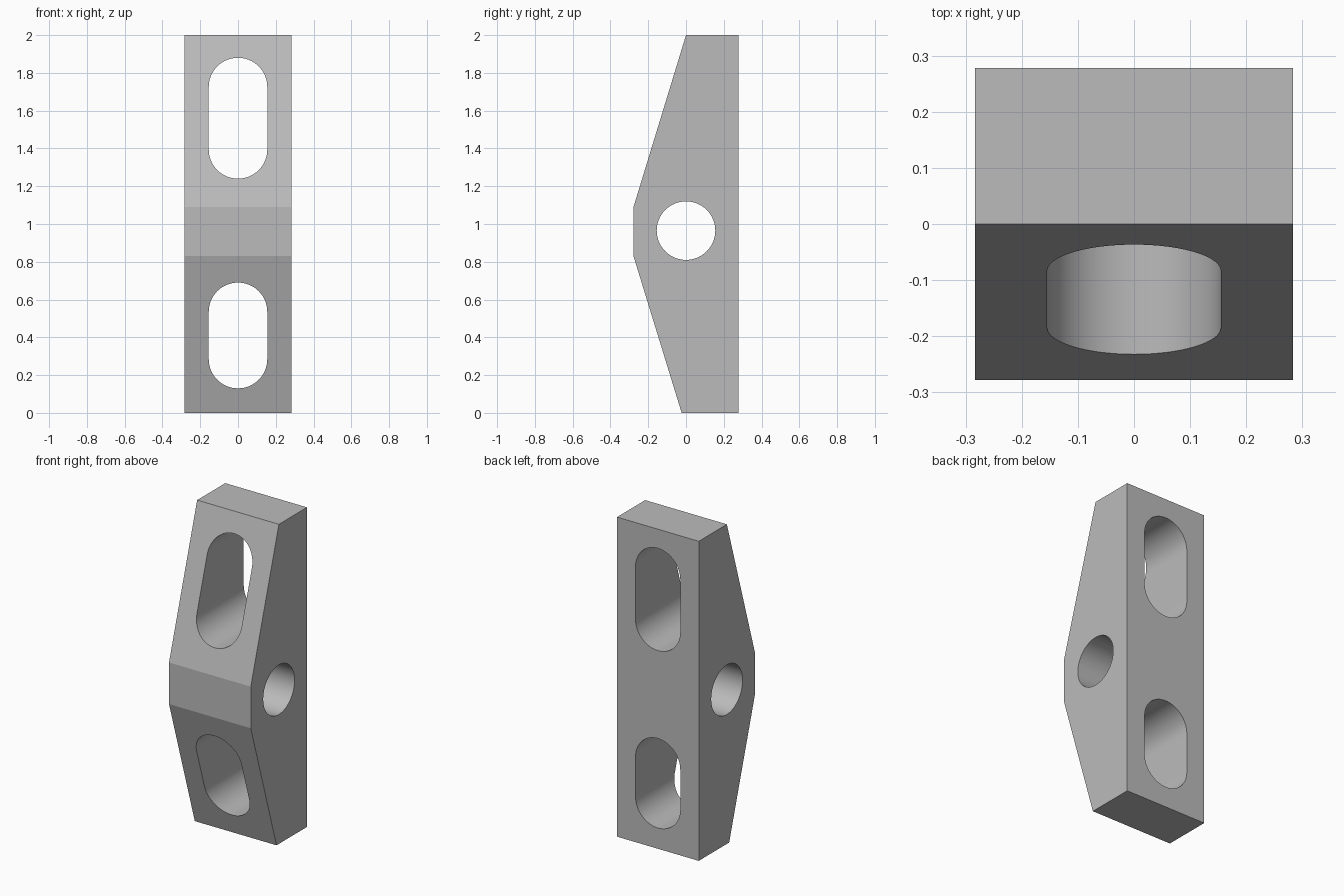
import bpy, bmesh
from math import pi, cos, sin, radians
from mathutils import Vector

cube = bpy.data.objects.get("Cube")
if cube:
    bpy.data.objects.remove(cube, do_unlink=True)

HALF_W = 0.283
HOLE_R = 0.155

grey = bpy.data.materials.new("plain grey")
grey.use_nodes = True
colour = (0.5, 0.5, 0.5, 1)
grey.diffuse_color = colour
grey.node_tree.nodes["Principled BSDF"].inputs["Base Color"].default_value = colour


def prism(name, points, sweep):
    """Extrude a closed outline along the sweep vector."""
    bm = bmesh.new()
    face = bm.faces.new([bm.verts.new(p) for p in points])
    ext = bmesh.ops.extrude_face_region(bm, geom=[face])
    moved = [v for v in ext["geom"] if isinstance(v, bmesh.types.BMVert)]
    bmesh.ops.translate(bm, verts=moved, vec=Vector(sweep))
    bmesh.ops.recalc_face_normals(bm, faces=bm.faces)
    mesh = bpy.data.meshes.new(name)
    bm.to_mesh(mesh)
    bm.free()
    mesh.materials.append(grey)
    obj = bpy.data.objects.new(name, mesh)
    bpy.context.collection.objects.link(obj)
    return obj


def stadium(low, high, steps=32):
    """Outline with rounded ends, as (across, height) pairs."""
    pts = []
    for start, centre in ((0, high - HOLE_R), (pi, low + HOLE_R)):
        for i in range(steps + 1):
            a = start + pi * i / steps
            pts.append((HOLE_R * cos(a), centre + HOLE_R * sin(a)))
    return pts


# Bracket body: side profile swept across the width
profile = [(0, 2), (0.278, 2), (0.278, 0), (-0.023, 0), (-0.278, 0.83), (-0.278, 1.09)]
body = prism("bracket_body", [(-HALF_W, y, z) for y, z in profile], (2 * HALF_W, 0, 0))

# Upper and lower slots run front to back
cutters = [prism(name, [(x, -0.5, z) for x, z in stadium(low, high)], (0, 1, 0))
           for name, low, high in (("upper_slot", 1.24, 1.88), ("lower_slot", 0.13, 0.69))]

# Pivot hole runs side to side
ring = [2 * pi * i / 64 for i in range(64)]
cutters.append(prism("pivot_hole",
                     [(-0.5, HOLE_R * cos(a), 0.965 + HOLE_R * sin(a)) for a in ring], (1, 0, 0)))

# Cut the openings, then drop the cutters
bpy.ops.object.select_all(action="DESELECT")
body.select_set(True)
bpy.context.view_layer.objects.active = body
for cutter in cutters:
    cutter.hide_render = True
    mod = body.modifiers.new(cutter.name, "BOOLEAN")
    mod.operation = "DIFFERENCE"
    mod.solver = "EXACT"
    mod.object = cutter
    bpy.ops.object.modifier_apply(modifier=mod.name)
    bpy.data.objects.remove(cutter, do_unlink=True)

# Smooth bores, crisp body edges
bpy.ops.object.shade_smooth_by_angle(angle=radians(10))
